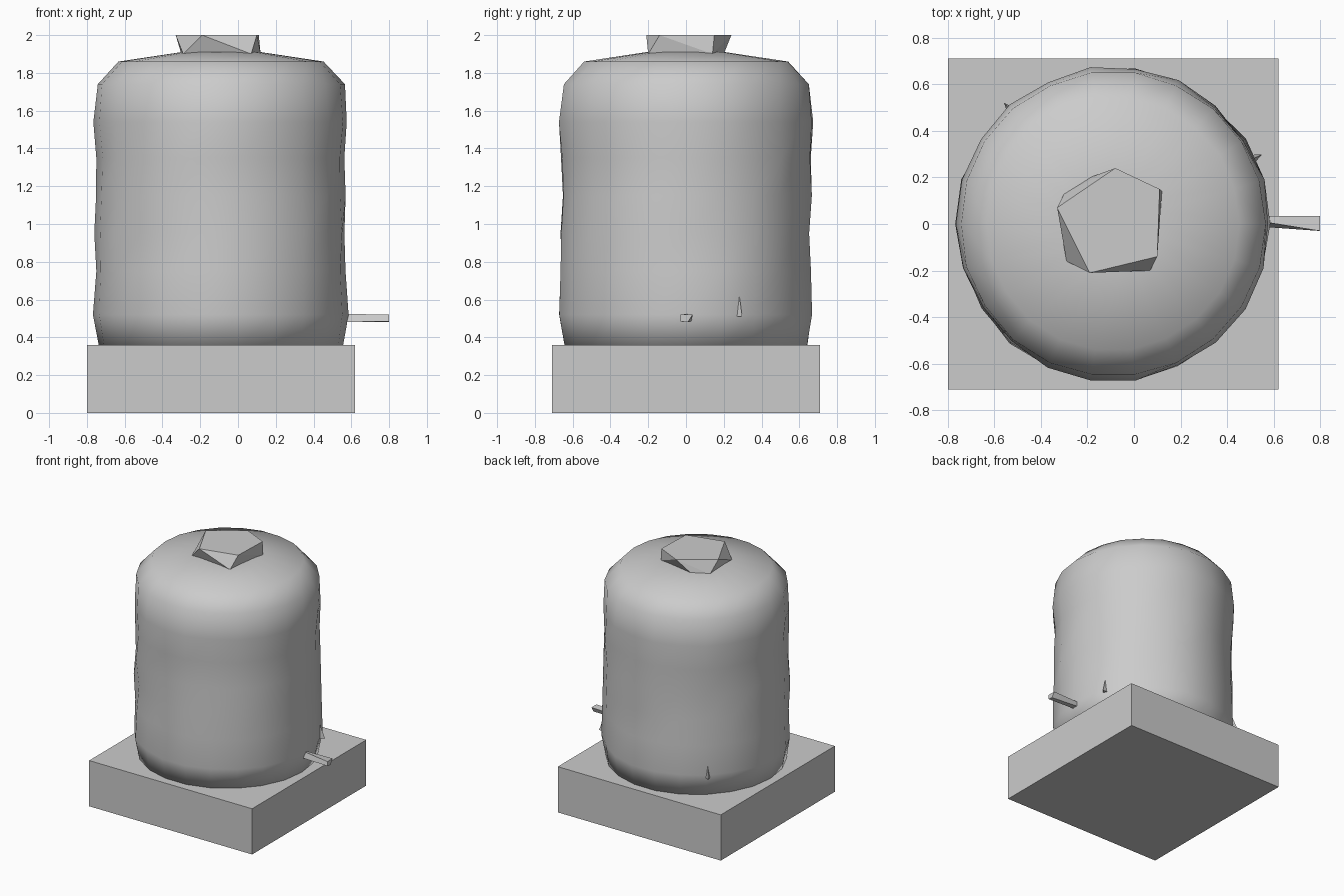
import bpy, bmesh, math, random
from mathutils import Vector

if "Cube" in bpy.data.objects:
    bpy.data.objects.remove(bpy.data.objects["Cube"])

random.seed(4)
CX = -0.09  # shared axis of body and cap


def add_object(name, bm, smooth=False):
    bmesh.ops.recalc_face_normals(bm, faces=bm.faces)
    me = bpy.data.meshes.new(name)
    bm.to_mesh(me)
    bm.free()
    for p in me.polygons:
        p.use_smooth = smooth
    ob = bpy.data.objects.new(name, me)
    bpy.context.collection.objects.link(ob)
    return ob


def loft(name, rings, smooth=False):
    """Skin a stack of equally sized point rings and close both ends."""
    bm = bmesh.new()
    vs = [[bm.verts.new(p) for p in ring] for ring in rings]
    n = len(vs[0])
    for a, b in zip(vs, vs[1:]):
        for i in range(n):
            j = (i + 1) % n
            bm.faces.new((a[i], a[j], b[j], b[i]))
    bm.faces.new(vs[0][::-1])
    bm.faces.new(vs[-1])
    return add_object(name, bm, smooth)


# square base slab
bm = bmesh.new()
bmesh.ops.create_cube(bm, size=1)
for v in bm.verts:
    v.co = Vector((CX + v.co.x * 1.42, v.co.y * 1.42, 0.18 + v.co.z * 0.36))
add_object("base", bm)

# slightly dented drum with a rounded shoulder
profile = [(0.645, 0.34), (0.672, 0.52), (0.667, 0.75), (0.663, 0.95),
           (0.665, 1.15), (0.663, 1.35), (0.672, 1.54), (0.655, 1.74),
           (0.545, 1.86), (0.21, 1.91)]
SIDES = 22
rings = []
for k, (r, z) in enumerate(profile):
    dent = 0.011 if 0 < k < 7 else 0.003
    ring = []
    for i in range(SIDES):
        a = 2 * math.pi * i / SIDES
        rr = r + random.uniform(-dent, dent * 0.8)
        ring.append((CX + rr * math.cos(a), rr * math.sin(a), z))
    rings.append(ring)
loft("body", rings, smooth=True)

# faceted five-sided cap: flat top turned against the lower ring
top = [(-0.08, 0.24), (0.11, 0.15), (0.10, -0.14), (-0.19, -0.21), (-0.33, 0.07)]
low = [(0.12, 0.14), (0.07, -0.20), (-0.29, -0.16), (-0.30, 0.13), (-0.19, 0.20)]
bm = bmesh.new()
t = [bm.verts.new((x, y, 2.0)) for x, y in top]
b = [bm.verts.new((x, y, 1.90)) for x, y in low]
bmesh.ops.convex_hull(bm, input=t + b)
add_object("cap", bm)

# thin tap rod sticking out to the right
root = [(0.035, 0.515), (0.015, 0.525), (-0.01, 0.48), (0.03, 0.485)]
tip = [(0.035, 0.52), (-0.03, 0.52), (-0.03, 0.485), (0.01, 0.48)]
loft("tap", [[(0.52, y, z) for y, z in root], [(0.80, y, z) for y, z in tip]])


def flake(name, angle, z, height, width, out):
    """Small pointed chip standing on the drum wall."""
    a = math.radians(angle)
    radial = Vector((math.cos(a), math.sin(a), 0))
    side = Vector((-math.sin(a), math.cos(a), 0)) * width / 2
    c = Vector((CX, 0, z)) + radial * 0.655
    up = Vector((0, 0, height))
    bm = bmesh.new()
    pts = [c - side, c + side, c + radial * out, c + up]
    bmesh.ops.convex_hull(bm, input=[bm.verts.new(p) for p in pts])
    add_object(name, bm)


flake("right_chip", 25, 0.51, 0.15, 0.045, 0.05)
flake("back_chip", 132, 0.50, 0.12, 0.04, 0.045)
